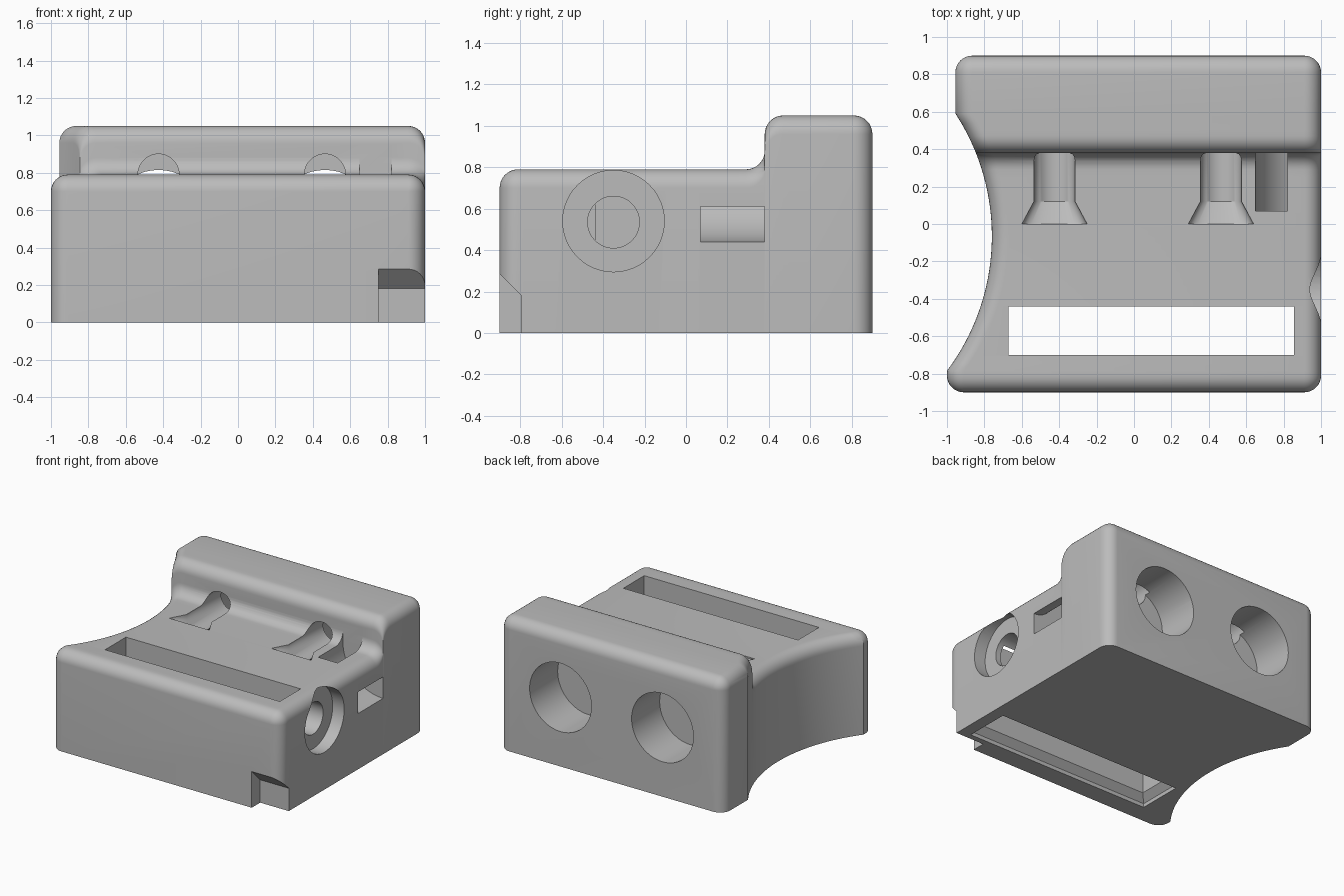
import bpy, bmesh
from math import sin, cos, pi, sqrt

if "Cube" in bpy.data.objects:
    bpy.data.objects.remove(bpy.data.objects["Cube"])

GREY = (0.5, 0.5, 0.5, 1)
mat = bpy.data.materials.new("plain grey")
mat.use_nodes = True
mat.diffuse_color = GREY
mat.node_tree.nodes["Principled BSDF"].inputs["Base Color"].default_value = GREY


def loft(name, rings):
    """Skin a closed solid through rings of equal point count."""
    bm = bmesh.new()
    vs = [[bm.verts.new(p) for p in ring] for ring in rings]
    n = len(vs[0])
    for a, b in zip(vs, vs[1:]):
        for i in range(n):
            j = (i + 1) % n
            bm.faces.new((a[i], a[j], b[j], b[i]))
    bm.faces.new(vs[0][::-1])
    bm.faces.new(vs[-1])
    bmesh.ops.remove_doubles(bm, verts=bm.verts, dist=1e-5)
    bmesh.ops.recalc_face_normals(bm, faces=bm.faces)
    me = bpy.data.meshes.new(name)
    bm.to_mesh(me)
    bm.free()
    me.materials.append(mat)
    ob = bpy.data.objects.new(name, me)
    bpy.context.collection.objects.link(ob)
    return ob


def cut(name, rings):
    """Subtract a lofted solid from the body."""
    tool = loft(name, rings)
    mod = body.modifiers.new(name, "BOOLEAN")
    mod.operation, mod.solver, mod.object = "DIFFERENCE", "EXACT", tool
    bpy.context.view_layer.objects.active = body
    bpy.ops.object.modifier_apply(modifier=name)
    bpy.data.objects.remove(tool)


def arc(cx, cy, r, a0, a1, n):
    return [(cx + r * cos(a0 + (a1 - a0) * i / n), cy + r * sin(a0 + (a1 - a0) * i / n))
            for i in range(n + 1)]


def circle_y(x, y, z, rx, rz, n=48):
    return [(x + rx * cos(2 * pi * i / n), y, z + rz * sin(2 * pi * i / n)) for i in range(n)]


def circle_x(x, y, z, r, n=48):
    return [(x, y + r * cos(2 * pi * i / n), z + r * sin(2 * pi * i / n)) for i in range(n)]


def rect(z, x0, x1, y0, y1):
    return [(x0, y0, z), (x1, y0, z), (x1, y1, z), (x0, y1, z)]


# Body sections along y: (y, side inset, height)
R, LOW, HIGH, STEP = 0.09, 0.79, 1.05, 0.38
quarter = [pi / 2 * i / 8 for i in range(9)]
stations = [(-0.9 + R * (1 - cos(a)), R * (1 - sin(a)), LOW - R * (1 - sin(a))) for a in quarter]
stations += [(-0.785 + (STEP - R + 0.785) * i / 28, 0, LOW) for i in range(28)]
stations += [(STEP - R + R * sin(a), 0, LOW + R * (1 - cos(a))) for a in quarter]
stations += [(STEP + R * (1 - cos(a)), 0, HIGH - R * (1 - sin(a))) for a in quarter]
stations += [(0.5, 0, HIGH), (0.54, 0, HIGH), (0.591, 0, HIGH)]
stations += [(0.9 - R * (1 - cos(a)), R * (1 - sin(a)), HIGH - R * (1 - sin(a)))
             for a in reversed(quarter)]


def section(y, inset, h):
    r = R - inset
    scoop = -1.96 + sqrt(1.44 - (y + 0.065) ** 2)
    left = max((-1 if y < 0 else -0.955) + inset, scoop)
    right = 1 - inset
    pts = [(left, 0)] + arc(left + r, h - r, r, pi, pi / 2, 8)
    pts += arc(right - r, h - r, r, pi / 2, 0, 8) + [(right, 0)]
    return [(x, y, z) for x, z in pts]


body = loft("body", [section(*s) for s in stations])

# Strap slot with a flared lower mouth
cut("strap_slot", [rect(z, -0.67 - g, 0.855 + g, -0.7 - g, -0.44 + g)
                   for z, g in ((-0.02, 0.05), (0.03, 0.05), (0.08, 0), (1, 0))])

# Rear bores with the narrow grooves leading into them
for x in (-0.425, 0.465):
    cut("groove", [circle_y(x, y, LOW, rx, rz) for y, rx, rz in
                   ((0, 0.175, 0.015), (0.12, 0.11, 0.11), (0.6, 0.11, 0.11))])
    cut("rear_bore", [circle_y(x, y, 0.545, 0.27, 0.27) for y in (0.55, 1)])

# Recessed seat and hole in the side
cut("side_seat", [circle_x(x, -0.35, 0.54, 0.245) for x in (0.9, 1.1)])
cut("side_hole", [circle_x(x, -0.35, 0.535, 0.125) for x in (0.5, 1.05)])

# Curved tie channel from the side up to the top
channel = [(0.65, 0.95)] + arc(1, LOW, 0.35, pi, 1.5 * pi, 16) + [(1.1, 0.44), (1.1, 0.61)]
channel += arc(1, LOW, 0.18, 1.5 * pi, pi, 16) + [(0.82, 0.95)]
cut("tie_channel", [[(x, y, z) for x, z in channel] for y in (0.07, STEP)])

# Notch in the lower front corner
notch = [(-1, -0.1), (-0.795, -0.1), (-0.795, 0.18), (-0.9, 0.285), (-1, 0.385)]
cut("corner_notch", [[(x, y, z) for y, z in notch] for x in (0.75, 1.1)])

bpy.ops.object.select_all(action="DESELECT")
body.select_set(True)
bpy.context.view_layer.objects.active = body
bpy.ops.object.shade_smooth_by_angle(angle=pi / 6)
